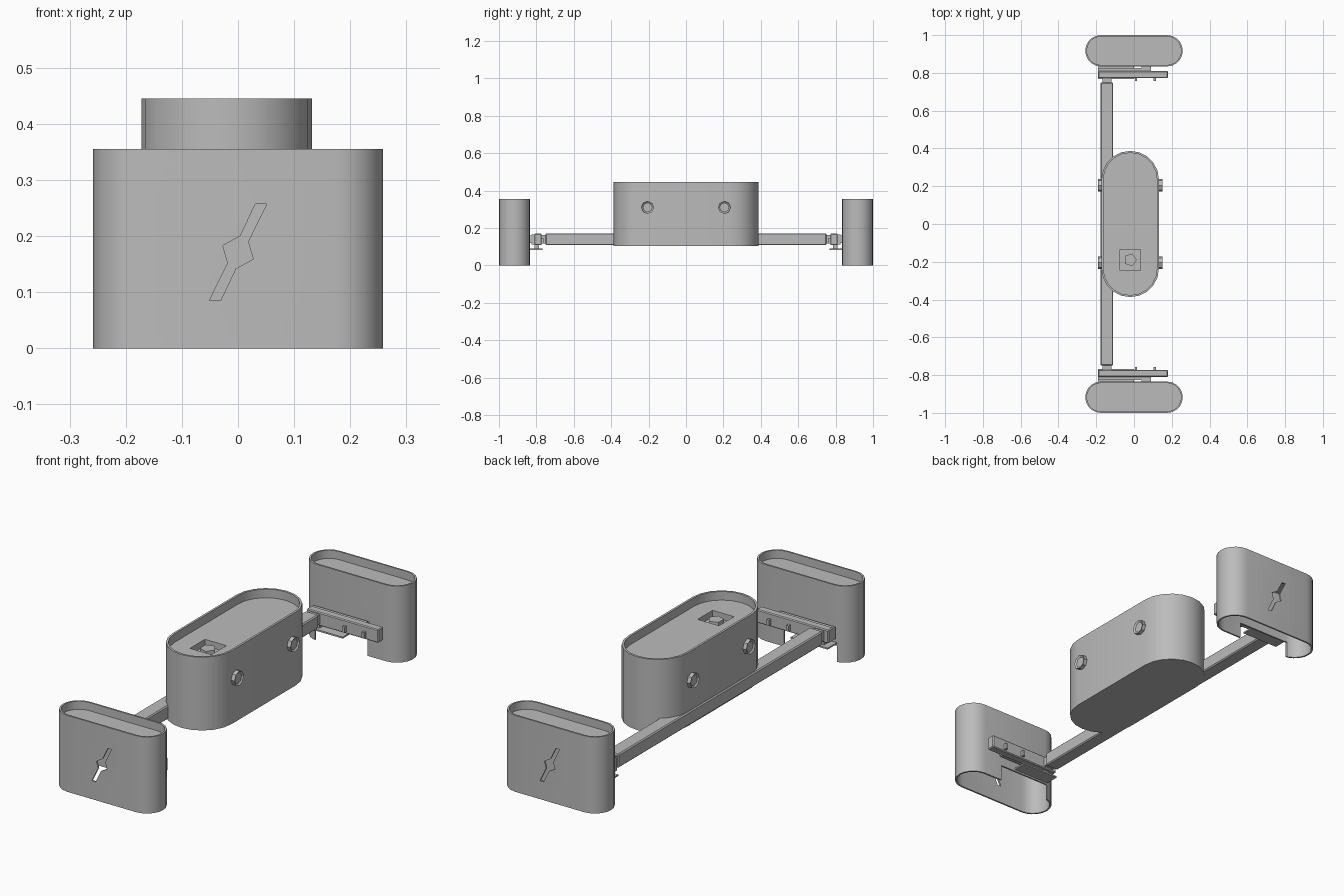
import bpy, bmesh
from math import pi, cos, sin
from mathutils import Matrix

cube = bpy.data.objects.get("Cube")
if cube:
    bpy.data.objects.remove(cube, do_unlink=True)

grey = bpy.data.materials.new("plain_grey")
grey.use_nodes = True
grey.diffuse_color = (0.5, 0.5, 0.5, 1)
grey.node_tree.nodes["Principled BSDF"].inputs["Base Color"].default_value = (0.5, 0.5, 0.5, 1)


def make(name, bm, smooth=False):
    bmesh.ops.recalc_face_normals(bm, faces=bm.faces)
    mesh = bpy.data.meshes.new(name)
    bm.to_mesh(mesh)
    bm.free()
    mesh.materials.append(grey)
    obj = bpy.data.objects.new(name, mesh)
    bpy.context.collection.objects.link(obj)
    if smooth:
        shade(obj)
    return obj


def activate(obj):
    bpy.ops.object.select_all(action='DESELECT')
    obj.select_set(True)
    bpy.context.view_layer.objects.active = obj


def shade(obj):
    activate(obj)
    bpy.ops.object.shade_smooth_by_angle(angle=pi / 6)


def prism(name, outline, low, high, matrix=Matrix()):
    """Extrude a flat outline along local z."""
    bm = bmesh.new()
    rings = [[bm.verts.new((x, y, z)) for x, y in outline] for z in (low, high)]
    bm.faces.new(rings[0])
    bm.faces.new(rings[1])
    n = len(outline)
    for i in range(n):
        j = (i + 1) % n
        bm.faces.new((rings[0][i], rings[0][j], rings[1][j], rings[1][i]))
    bm.transform(matrix)
    return make(name, bm)


def box(name, xs, ys, zs, bevel=0):
    bm = bmesh.new()
    bmesh.ops.create_cube(bm, size=1)
    for v in bm.verts:
        v.co = [r[0] if c < 0 else r[1] for c, r in zip(v.co, (sorted(xs), sorted(ys), sorted(zs)))]
    if bevel:
        bmesh.ops.bevel(bm, geom=bm.edges[:], offset=bevel, segments=1, affect='EDGES')
    return make(name, bm)


def capsule(cx, cy, half_long, radius, along_y=False, steps=10):
    """Rounded slot outline."""
    pts = []
    for side in (0, 1):
        shift = (half_long - radius) * (1 - 2 * side)
        for i in range(steps + 1):
            a = -pi / 2 + pi * side + pi * i / steps
            x, y = shift + radius * cos(a), radius * sin(a)
            pts.append((cx - y, cy + x) if along_y else (cx + x, cy + y))
    return pts


def cut(obj, *cutters):
    for c in cutters:
        activate(obj)
        mod = obj.modifiers.new("cut", 'BOOLEAN')
        mod.operation, mod.solver, mod.object = 'DIFFERENCE', 'EXACT', c
        bpy.ops.object.modifier_apply(modifier=mod.name)
        bpy.data.objects.remove(c, do_unlink=True)


# Central housing with sunken lid and square hatch
HX, HY = -0.02, -0.19
housing = prism("housing", capsule(-0.02, 0, 0.387, 0.152, True), 0.105, 0.445)
cut(housing,
    prism("lid_cutter", capsule(-0.02, 0, 0.377, 0.142, True), 0.405, 0.6),
    box("hatch_cutter", (HX - 0.055, HX + 0.055), (HY - 0.055, HY + 0.055), (0.375, 0.6)))
shade(housing)
pentagon = [(HX + 0.035 * cos(2 * pi * i / 5), HY + 0.035 * sin(2 * pi * i / 5)) for i in range(5)]
prism("hatch_knob", pentagon, 0.37, 0.4)

# Round bolts on both flanks of the housing
for side, name in ((1, "left"), (-1, "right")):
    for y in (-0.205, 0.205):
        bm = bmesh.new()
        bmesh.ops.create_cone(bm, cap_ends=True, segments=8, radius1=0.034, radius2=0.034, depth=0.04)
        cap = max(bm.faces, key=lambda f: f.calc_center_median().z)
        bmesh.ops.inset_region(bm, faces=[cap], thickness=0.009, depth=-0.006)
        bm.transform(Matrix.Translation((-0.02 + side * 0.15, y, 0.31)) @ Matrix.Rotation(side * pi / 2, 4, 'Y'))
        make(name + "_bolt", bm)

# Long rail under the right flank
box("rail", (-0.178, -0.11), (-0.75, 0.75), (0.108, 0.172), 0.005)

# Slit with a diamond centre, point symmetric about its middle
half = [(0.051, 0.257), (0.031, 0.257), (0.004, 0.2), (-0.027, 0.183), (-0.018, 0.152)]
slit = half + [(-x, 0.342 - z) for x, z in half]

for s, name in ((-1, "front"), (1, "back")):
    def span(a, b):
        return (s * a, s * b)

    # Hollow end pod, open below, with a sunken top
    cy = s * 0.917
    pod = prism(name + "_pod", capsule(0, cy, 0.258, 0.083), 0, 0.355)
    inner = capsule(0, cy, 0.25, 0.075)
    upright = Matrix.Rotation(pi / 2, 4, 'X')
    turn = Matrix.Rotation(pi if s > 0 else 0, 4, 'Z')
    cut(pod,
        prism("top_cutter", inner, 0.317, 0.5),
        prism("inside_cutter", inner, -0.1, 0.309),
        prism("slit_cutter", slit, 0.95, 1.1, turn @ upright),
        box("notch_cutter", (-0.19, 0.08), span(0.8, 0.88), (-0.1, 0.075)))
    shade(pod)

    # Rail end, cross bracket and its fittings
    box(name + "_rail_joint", (-0.168, -0.12), span(0.74, 0.78), (0.118, 0.162))
    box(name + "_bracket", (-0.19, 0.18), span(0.772, 0.81), (0.108, 0.17), 0.004)
    box(name + "_bracket_block", (-0.19, 0.09), span(0.805, 0.825), (0.112, 0.166))
    box(name + "_pod_mount", (0.04, 0.09), span(0.81, 0.84), (0.12, 0.16))
    box(name + "_flap", (-0.19, 0.0), span(0.768, 0.838), (0.083, 0.09))
    box(name + "_flap_post", (-0.16, -0.13), span(0.785, 0.81), (0.088, 0.115))
    for x in (0.01, 0.11):
        box(name + "_bracket_pin", (x - 0.006, x + 0.006), span(0.758, 0.775), (0.118, 0.145))
